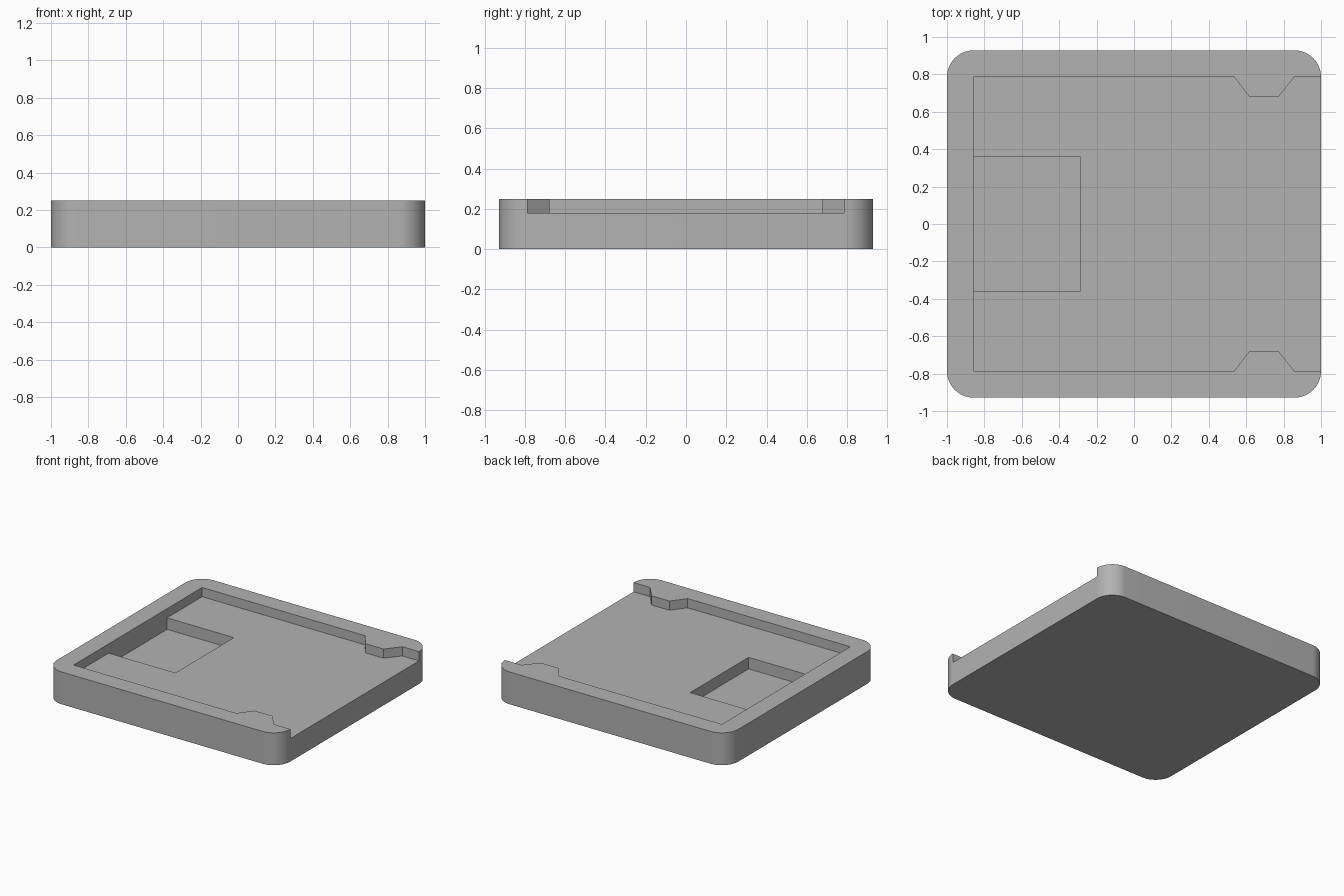
import bpy, bmesh, math

cube = bpy.data.objects.get("Cube")
if cube:
    bpy.data.objects.remove(cube, do_unlink=True)

U = 1 / 28                      # design module
HALF_X, HALF_Y, RADIUS = 28 * U, 26 * U, 4 * U
HEIGHT, FLOOR, POCKET_FLOOR = 7 * U, 5 * U, 2.5 * U

grey = bpy.data.materials.new("plain grey")
grey.use_nodes = True
colour = (0.45, 0.45, 0.45, 1)
grey.diffuse_color = colour
grey.node_tree.nodes["Principled BSDF"].inputs["Base Color"].default_value = colour


def prism(name, outline, z0, z1):
    """Extrude a counter-clockwise outline from z0 to z1."""
    bm = bmesh.new()
    face = bm.faces.new([bm.verts.new((x, y, z0)) for x, y in outline])
    top = bmesh.ops.extrude_face_region(bm, geom=[face])["geom"]
    verts = [v for v in top if isinstance(v, bmesh.types.BMVert)]
    bmesh.ops.translate(bm, verts=verts, vec=(0, 0, z1 - z0))
    bmesh.ops.recalc_face_normals(bm, faces=bm.faces)
    mesh = bpy.data.meshes.new(name)
    bm.to_mesh(mesh)
    bm.free()
    mesh.materials.append(grey)
    obj = bpy.data.objects.new(name, mesh)
    bpy.context.collection.objects.link(obj)
    return obj


def cut(body, cutter):
    """Subtract the cutter from the body and discard it."""
    mod = body.modifiers.new("cut", "BOOLEAN")
    mod.operation, mod.solver, mod.object = "DIFFERENCE", "EXACT", cutter
    bpy.context.view_layer.objects.active = body
    bpy.ops.object.modifier_apply(modifier=mod.name)
    bpy.data.objects.remove(cutter, do_unlink=True)


# Rounded slab
outline = []
for i, (sx, sy) in enumerate([(1, 1), (-1, 1), (-1, -1), (1, -1)]):
    for k in range(17):
        a = math.radians(90 * (i + k / 16))
        outline.append((sx * (HALF_X - RADIUS) + RADIUS * math.cos(a),
                        sy * (HALF_Y - RADIUS) + RADIUS * math.sin(a)))
tray = prism("tray", outline, 0, HEIGHT)

# Recess open on the +x side, with a tapered catch on each long wall
left, wall, catch = -24 * U, 22 * U, 19 * U
side = [(left, wall), (15 * U, wall), (17.3 * U, catch),
        (21.6 * U, catch), (24 * U, wall), (1.2, wall)]
recess = [(x, -y) for x, y in side] + side[::-1]
cut(tray, prism("recess_cutter", recess, FLOOR, HEIGHT + 0.1))

# Rectangular pocket sunk into the recess floor
right, half = -8 * U, 10 * U
pocket = [(left, -half), (right, -half), (right, half), (left, half)]
cut(tray, prism("pocket_cutter", pocket, POCKET_FLOOR, HEIGHT - 0.02))

# Smooth rounded corners, crisp edges elsewhere
bpy.ops.object.select_all(action="DESELECT")
tray.select_set(True)
bpy.context.view_layer.objects.active = tray
bpy.ops.object.shade_smooth_by_angle(angle=math.radians(30))
